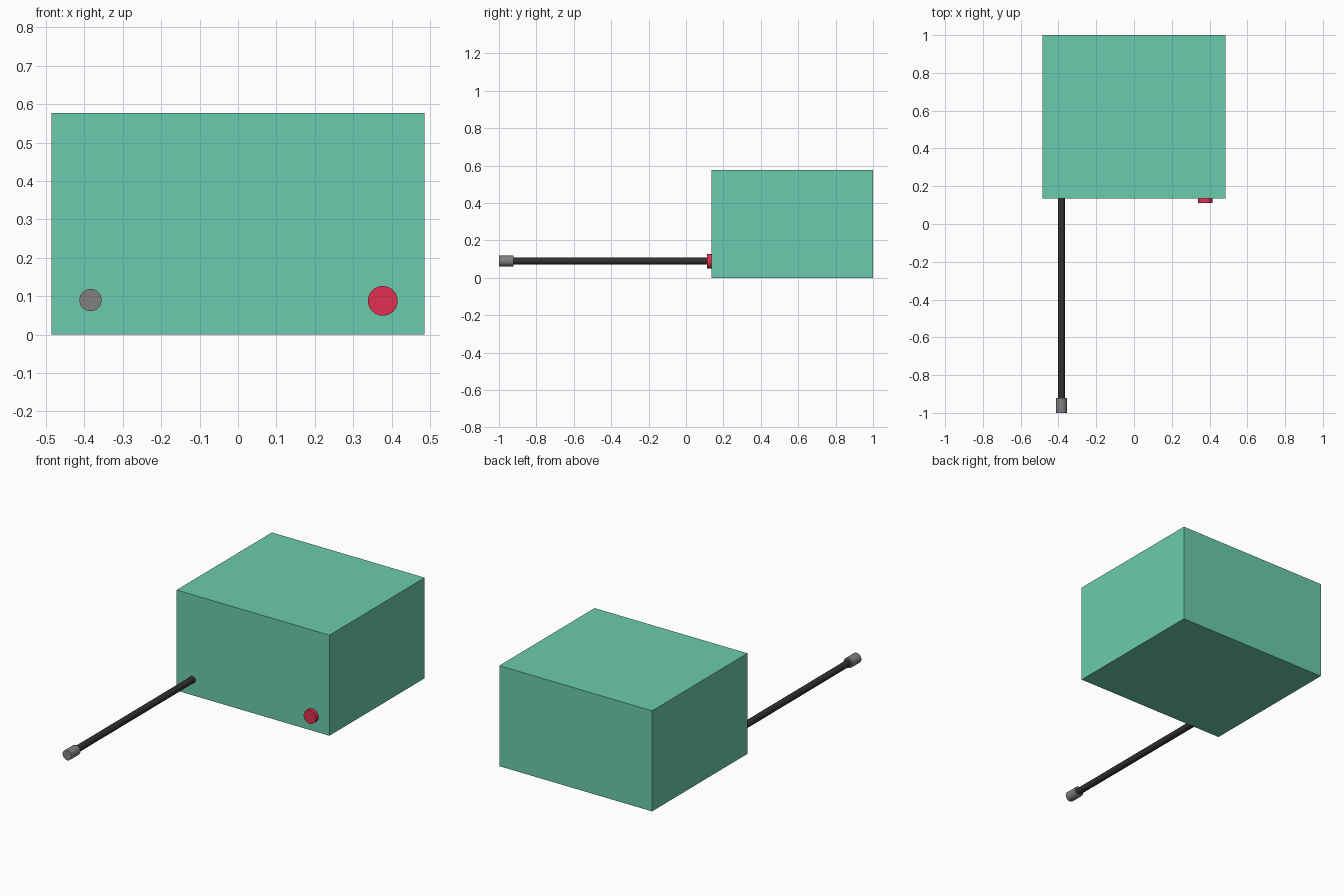
import bpy
from math import pi

if "Cube" in bpy.data.objects:
    bpy.data.objects.remove(bpy.data.objects["Cube"])


def paint(obj, name, color):
    mat = bpy.data.materials.new(name)
    mat.diffuse_color = (*color, 1)
    mat.use_nodes = True
    mat.node_tree.nodes["Principled BSDF"].inputs["Base Color"].default_value = mat.diffuse_color
    obj.data.materials.append(mat)


def cylinder_y(name, x, z, radius, y0, y1, color):
    """Capped cylinder running along y from y0 to y1."""
    bpy.ops.mesh.primitive_cylinder_add(
        vertices=32, radius=radius, depth=y1 - y0,
        location=(x, (y0 + y1) / 2, z), rotation=(pi / 2, 0, 0))
    obj = bpy.context.object
    obj.name = name
    bpy.ops.object.shade_smooth_by_angle()
    paint(obj, name + "_color", color)
    return obj


# Main box
FRONT, BACK, HEIGHT, WIDTH = 0.136, 1.0, 0.577, 0.97
bpy.ops.mesh.primitive_cube_add(size=1, location=(0, (FRONT + BACK) / 2, HEIGHT / 2))
box = bpy.context.object
box.name = "box_body"
box.scale = (WIDTH, BACK - FRONT, HEIGHT)
bpy.ops.object.transform_apply(location=False, rotation=False, scale=True)
paint(box, "box_green", (0.15, 0.60, 0.43))

# Rod projecting from the front, with a wider tip
cylinder_y("rod", -0.384, 0.09, 0.0187, -0.93, FRONT + 0.005, (0.03, 0.03, 0.03))
cylinder_y("rod_tip", -0.384, 0.09, 0.029, -1.0, -0.922, (0.22, 0.22, 0.22))

# Red button on the front
cylinder_y("button", 0.377, 0.088, 0.0387, 0.112, FRONT + 0.005, (0.75, 0.03, 0.08))
